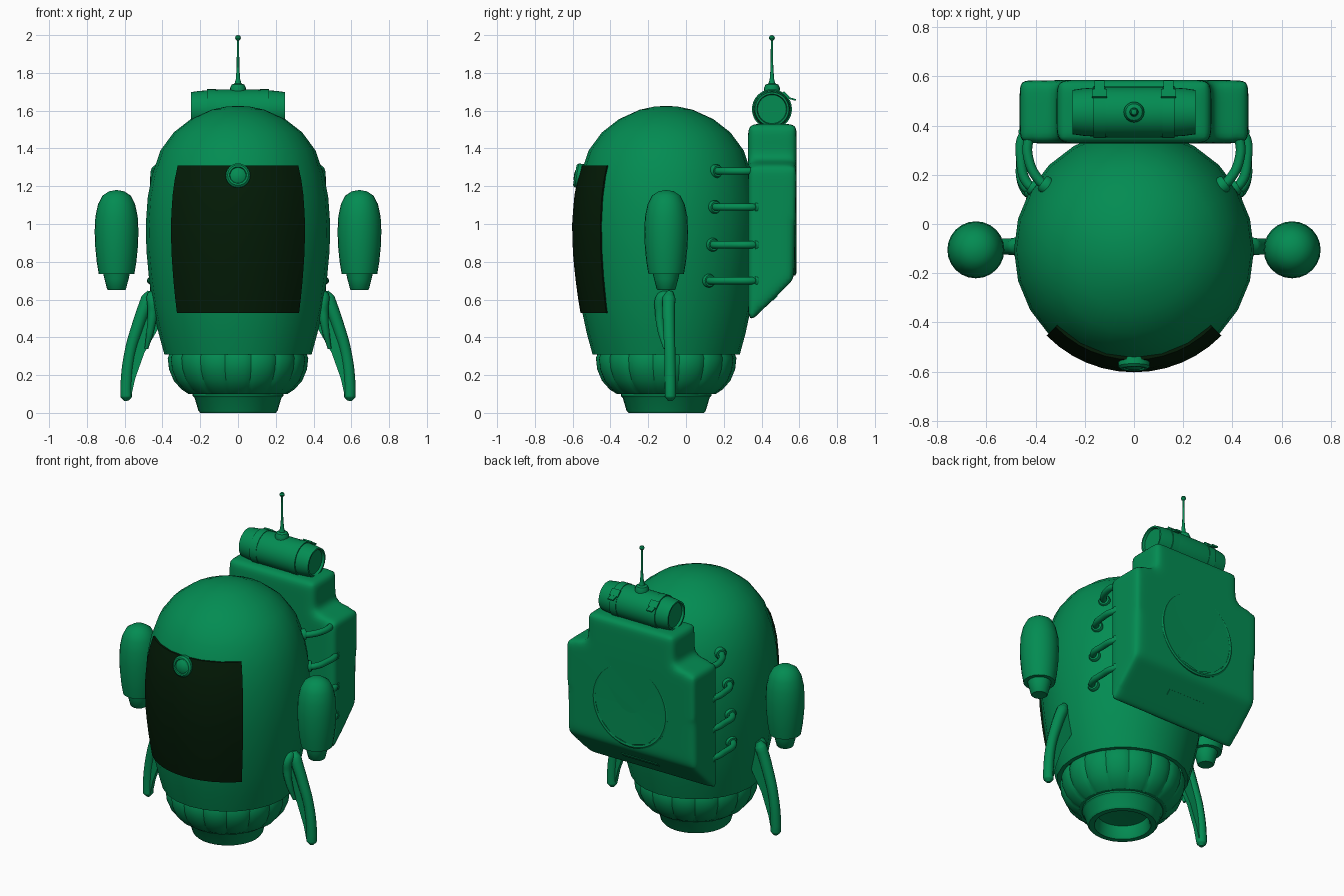
import bpy, bmesh, math
from mathutils import Matrix, Vector

if "Cube" in bpy.data.objects:
    bpy.data.objects.remove(bpy.data.objects["Cube"])


def material(name, rgb):
    m = bpy.data.materials.new(name)
    m.use_nodes = True
    m.diffuse_color = (*rgb, 1)
    m.node_tree.nodes["Principled BSDF"].inputs["Base Color"].default_value = (*rgb, 1)
    return m


GREEN = material("suit green", (0.001, 0.262, 0.085))
DARK = material("visor dark green", (0.001, 0.011, 0.002))
CY = -0.105  # body axis in y


def finish(ob, mat=GREEN, angle=40):
    bpy.ops.object.select_all(action='DESELECT')
    ob.select_set(True)
    bpy.context.view_layer.objects.active = ob
    bpy.ops.object.convert(target='MESH')
    ob.data.materials.clear()
    ob.data.materials.append(mat)
    bpy.ops.object.shade_smooth_by_angle(angle=math.radians(angle))
    return ob


def mesh_object(name, bm):
    bmesh.ops.remove_doubles(bm, verts=bm.verts, dist=1e-5)
    bmesh.ops.recalc_face_normals(bm, faces=bm.faces)
    me = bpy.data.meshes.new(name)
    bm.to_mesh(me)
    bm.free()
    ob = bpy.data.objects.new(name, me)
    bpy.context.collection.objects.link(ob)
    return ob


def lathe(name, profile, loc, axis=(0, 0, 1), steps=32, shape=lambda a: 1, angle=40):
    """Turn (radius, height) points round an axis."""
    bm = bmesh.new()
    rows = []
    for i in range(steps + 1):
        a = math.tau * i / steps
        k = shape(a)
        rows.append([bm.verts.new((r * k * math.cos(a), r * k * math.sin(a), z)) for r, z in profile])
    for p, q in zip(rows, rows[1:]):
        for j in range(len(profile) - 1):
            bm.faces.new((p[j], q[j], q[j + 1], p[j + 1]))
    bmesh.ops.dissolve_degenerate(bm, dist=1e-6, edges=bm.edges)
    turn = Vector((0, 0, 1)).rotation_difference(Vector(axis)).to_matrix().to_4x4()
    bm.transform(Matrix.Translation(loc) @ turn)
    return finish(mesh_object(name, bm), angle=angle)


def tube(name, pts, radii):
    """Round tube along a smooth path with a radius at each point."""
    cu = bpy.data.curves.new(name, 'CURVE')
    cu.dimensions = '3D'
    cu.bevel_depth, cu.bevel_resolution, cu.use_fill_caps = 1, 3, True
    sp = cu.splines.new('BEZIER')
    sp.bezier_points.add(len(pts) - 1)
    sp.resolution_u = 6
    for bp, p, r in zip(sp.bezier_points, pts, radii):
        bp.co, bp.radius = p, r
        bp.handle_left_type = bp.handle_right_type = 'AUTO'
    ob = bpy.data.objects.new(name, cu)
    bpy.context.collection.objects.link(ob)
    return finish(ob)


def prism(name, outline, y0, y1, soften=0, edit=None):
    """Extrude an outline in x, z along y; soften melts the edges into a pillow shape."""
    bm = bmesh.new()
    front = [bm.verts.new((x, y0, z)) for x, z in outline]
    back = [bm.verts.new((x, y1, z)) for x, z in outline]
    bm.faces.new(front)
    bm.faces.new(back)
    for i in range(len(outline)):
        k = (i + 1) % len(outline)
        bm.faces.new((front[i], front[k], back[k], back[i]))
    if edit:
        for v in bm.verts:
            edit(v.co)
    ob = mesh_object(name, bm)
    if soften:
        ob.modifiers.new("grid", 'REMESH').voxel_size = 0.02
        ob.modifiers.new("soften", 'SMOOTH').iterations = soften
    return finish(ob)


# Body shell
BODY = [(0.365, 0.31), (0.39, 0.31), (0.42, 0.42), (0.45, 0.56), (0.472, 0.72), (0.485, 0.86),
        (0.488, 1.0), (0.478, 1.14), (0.455, 1.26), (0.41, 1.39), (0.34, 1.485),
        (0.25, 1.555), (0.14, 1.605), (0.06, 1.622), (0, 1.625)]
lathe("body", BODY, (0, CY, 0), steps=24)


def body_radius(z):
    for (r0, z0), (r1, z1) in zip(BODY[1:], BODY[2:]):
        if z0 <= z <= z1:
            return r0 + (r1 - r0) * (z - z0) / (z1 - z0)


# Visor: a closed curved plate just proud of the body
COLS, ROWS = 12, 10
bm = bmesh.new()
grid = []
for i in range(COLS + 1):
    a = math.radians(-90 + 45.5 * (2 * i / COLS - 1))
    heights = [0.53 + 0.78 * j / ROWS for j in range(ROWS + 1)]
    loop = [(body_radius(z) + 0.01, z) for z in heights]
    loop += [(body_radius(z) - 0.02, z) for z in reversed(heights)]
    grid.append([bm.verts.new((r * math.cos(a), CY + r * math.sin(a), z)) for r, z in loop])
for p, q in zip(grid, grid[1:]):
    for j in range(len(p)):
        bm.faces.new((p[j - 1], q[j - 1], q[j], p[j]))
for end in (grid[0], grid[-1]):
    bm.faces.new(end)
finish(mesh_object("visor", bm), DARK)
lathe("visor_knob", [(0.065, -0.03), (0.065, 0.012), (0.055, 0.022), (0.045, 0.022),
                     (0.042, 0.014), (0.025, 0.024), (0, 0.027)],
      (0, CY - 0.462, 1.255), axis=(0, -1, 0.18), steps=24)

# Ribbed skirt and hollow base
lathe("ribbed_skirt", [(0.36, 0.32), (0.372, 0.29), (0.365, 0.23), (0.34, 0.17),
                       (0.3, 0.125), (0.262, 0.1), (0.2, 0.1)], (0, CY, 0), steps=128,
      shape=lambda a: 0.965 + 0.035 * abs(math.cos(8 * a)) ** 0.6, angle=30)
lathe("base_ring", [(0, 0.09), (0.15, 0.08), (0.16, 0.012), (0.168, 0), (0.2, 0), (0.21, 0.012),
                    (0.23, 0.08), (0.24, 0.09), (0.24, 0.11)], (0, CY, 0), steps=32)

# Arms, legs and hoses on both sides
ARM = [(0, 0.655), (0.044, 0.65), (0.05, 0.655), (0.064, 0.71), (0.07, 0.735), (0.094, 0.735),
       (0.105, 0.8), (0.113, 0.88), (0.116, 0.96), (0.112, 1.04), (0.098, 1.105),
       (0.075, 1.15), (0.04, 1.173), (0, 1.18)]
LEG_PANEL = [(0.44, 0.62), (0.485, 0.62), (0.54, 0.49), (0.585, 0.34), (0.605, 0.12),
             (0.565, 0.09), (0.545, 0.18), (0.495, 0.32), (0.42, 0.45)]
for side, s in (("left", 1), ("right", -1)):
    lathe(side + "_arm", ARM, (0.643 * s, CY, 0), steps=24)
    tube(side + "_leg_strut",
         [(x * s, y, z) for x, y, z in ((0.463, -0.085, 0.64), (0.477, -0.09, 0.605), (0.53, -0.09, 0.46),
                                        (0.573, -0.085, 0.31), (0.592, -0.083, 0.13),
                                        (0.591, -0.083, 0.085), (0.59, -0.083, 0.064))],
         (0.018, 0.036, 0.033, 0.03, 0.031, 0.031, 0.012))
    tube(side + "_leg_prong",
         [(x * s, y, z) for x, y, z in ((0.455, -0.085, 0.62), (0.452, -0.125, 0.61),
                                        (0.452, -0.138, 0.53), (0.465, -0.13, 0.43),
                                        (0.485, -0.11, 0.34))], (0.025, 0.034, 0.026, 0.02, 0.01))
    prism(side + "_leg_panel", [(x * s, z) for x, z in LEG_PANEL], -0.1, -0.072)
    for i, (z, y, pull) in enumerate(((1.28, 0.16, 0.03), (1.09, 0.15, 0), (0.89, 0.14, 0), (0.7, 0.12, 0))):
        x = math.sqrt(body_radius(z) ** 2 - (y - CY) ** 2)
        out = Vector((x * s, y - CY, 0)).normalized()
        root = Vector((x * s, y, z))
        tube(f"{side}_hose_{i + 1}",
             [root - out * 0.02, root + out * 0.03, ((0.46 - pull) * s, 0.27, z),
              ((0.458 - pull) * s, 0.34, z), ((0.43 - pull) * s, 0.39, z)], (0.02,) * 5)
        ring = [(0, -0.02), (0.034, -0.02), (0.036, 0.006), (0.03, 0.016), (0, 0.016)]
        lathe(f"{side}_body_socket_{i + 1}", ring, root, axis=out, steps=16)
        lathe(f"{side}_pack_socket_{i + 1}", ring, ((0.437 - pull) * s, 0.365, z),
              axis=(0.6 * s, -0.8, 0), steps=16)


# Backpack with a sloping underside
def slope(co):
    if co.z < 0.6 and co.y > 0.4:
        co.z = 0.71
    if co.z > 1.3 and co.y > 0.4:
        co.y += 0.012


HALF = [(0.465, 0.47), (0.465, 1.31), (0.315, 1.34), (0.315, 1.53)]
prism("backpack", HALF + [(-x, z) for x, z in reversed(HALF)], 0.328, 0.574, 18, slope)

# Round hatch and underside vent
lathe("hatch_rim", [(0.25, -0.01), (0.25, 0.006), (0.262, 0.009), (0.272, 0.004), (0.272, -0.01)],
      (0, 0.575, 1.0), axis=(0, 1, 0), steps=48)
lathe("hatch_dish", [(0.252, 0.007), (0, 0.002)], (0, 0.576, 1.0), axis=(0, 1, 0), steps=12, angle=0)
vent = prism("underside_vent", [(-0.13, -0.018), (0.13, -0.018), (0.13, 0.018), (-0.13, 0.018)],
             -0.004, 0.004)
vent.location = (0, 0.47, 0.609)
vent.rotation_euler.x = math.radians(-45)

# Bedroll with lipped ends, straps and buckles
RY, RZ = 0.455, 1.608
EDGE = [(0.0, 0.235), (0.076, 0.235), (0.08, 0.25), (0.09, 0.25), (0.096, 0.21), (0.104, 0.1)]
lathe("bedroll", EDGE + [(r, -z) for r, z in reversed(EDGE)], (0, RY, RZ), axis=(1, 0, 0))
for side, s in (("left", 1), ("right", -1)):
    lathe(side + "_strap", [(0.09, -0.024), (0.106, -0.024), (0.106, 0.024), (0.09, 0.024)],
          (0.14 * s, RY, RZ), axis=(1, 0, 0))
    for part, w, h, tilt, turn, offset in (("buckle", 0.03, 0.022, 45, 45, 0.107),
                                           ("strap_end", 0.02, 0.03, 75, 30, 0.113)):
        a = math.radians(turn)
        plate = prism(f"{side}_{part}", [(-w, -h), (w, -h), (w, h), (-w, h)], -0.0045, 0.0045)
        plate.location = (0.14 * s, RY + offset * math.cos(a), RZ + offset * math.sin(a))
        plate.rotation_euler.x = math.radians(tilt)

# Antenna
lathe("antenna", [(0.04, 1.69), (0.042, 1.72), (0.034, 1.738), (0.018, 1.744), (0.012, 1.765),
                  (0.007, 1.83), (0.006, 1.972), (0.013, 1.977), (0.016, 1.985),
                  (0.011, 1.996), (0, 2.0)], (0, RY, 0), steps=16)
